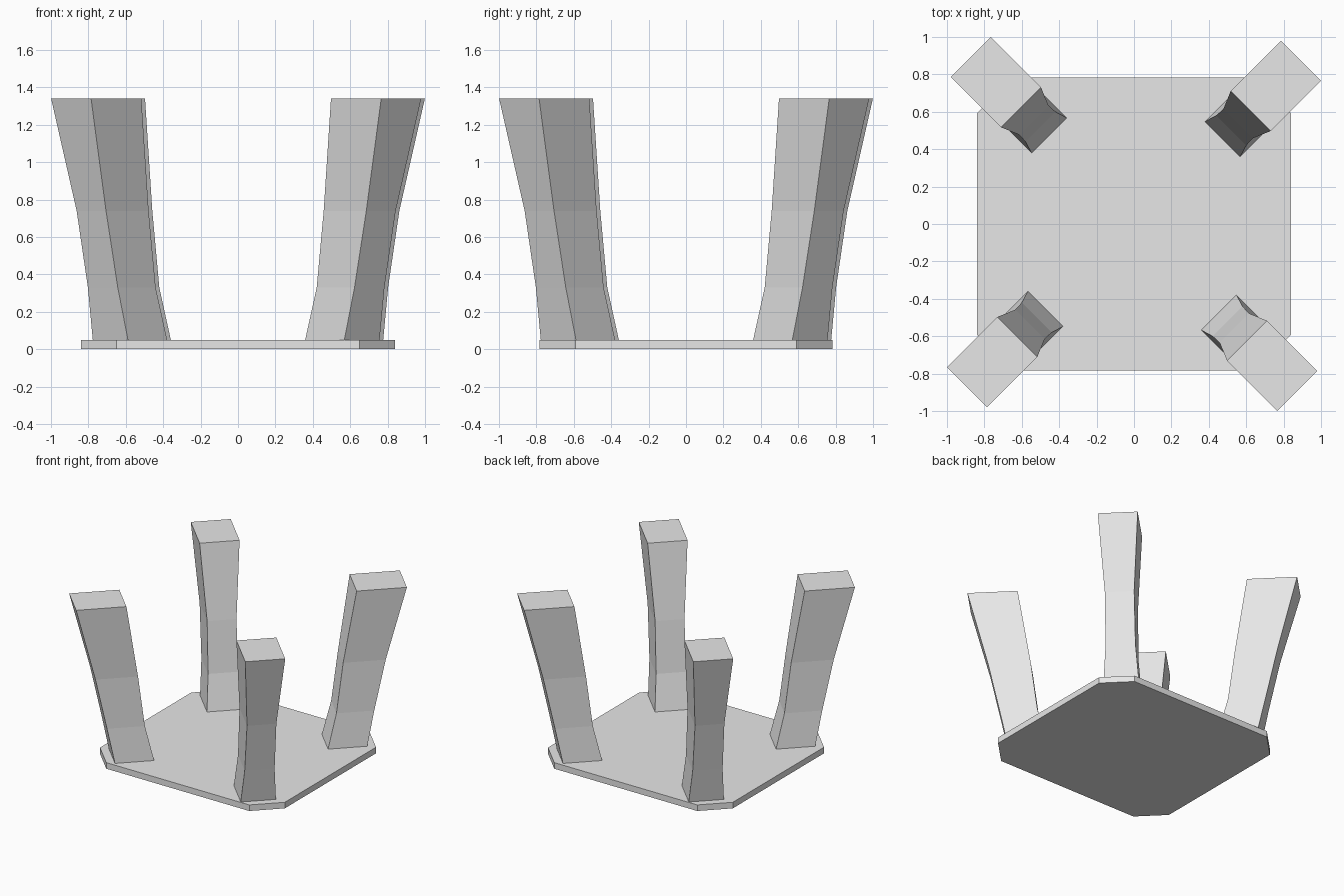
import bpy, bmesh, math
from mathutils import Matrix, Vector

cube = bpy.data.objects.get("Cube")
if cube:
    bpy.data.objects.remove(cube, do_unlink=True)

GREY = (0.8, 0.8, 0.8, 1.0)
mat = bpy.data.materials.new("light_grey")
mat.use_nodes = True
mat.diffuse_color = GREY
mat.node_tree.nodes["Principled BSDF"].inputs["Base Color"].default_value = GREY


def loft(name, rings):
    """Skin a stack of matching rings and cap both ends."""
    bm = bmesh.new()
    loops = [[bm.verts.new(p) for p in ring] for ring in rings]
    for low, high in zip(loops, loops[1:]):
        for i in range(len(low)):
            j = (i + 1) % len(low)
            bm.faces.new((low[i], low[j], high[j], high[i]))
    bm.faces.new(loops[0][::-1])
    bm.faces.new(loops[-1])
    bmesh.ops.recalc_face_normals(bm, faces=bm.faces)
    mesh = bpy.data.meshes.new(name)
    bm.to_mesh(mesh)
    bm.free()
    mesh.materials.append(mat)
    obj = bpy.data.objects.new(name, mesh)
    bpy.context.collection.objects.link(obj)
    return obj


# Flat panel with clipped corners
HX, HY, CLIP, THICK = 0.84, 0.782, 0.19, 0.05
outline = [(HX, CLIP - HY), (HX, HY - CLIP), (HX - CLIP, HY), (CLIP - HX, HY)]
outline += [(-x, -y) for x, y in outline]
loft("panel", [[(x, y, z) for x, y in outline] for z in (0, THICK)])

# Flared legs: height, inner radius, outer radius, half width
SECTIONS = [(THICK, 0.655, 0.951, 0.133),
            (0.33, 0.722, 1.008, 0.113),
            (0.74, 0.773, 1.095, 0.111),
            (1.34, 0.868, 1.248, 0.151)]
OFFSET = -0.014  # sideways shift of every leg from its diagonal

for i, name in enumerate(("back_left", "back_right", "front_right", "front_left")):
    # The first leg lies on the +x +y diagonal
    turn = Matrix.Rotation(math.radians(45 + 90 * i), 3, "Z")
    rings = [[turn @ Vector((r, OFFSET + t, z))
              for r, t in ((inner, -w), (outer, -w), (outer, w), (inner, w))]
             for z, inner, outer, w in SECTIONS]
    loft(name + "_leg", rings)
